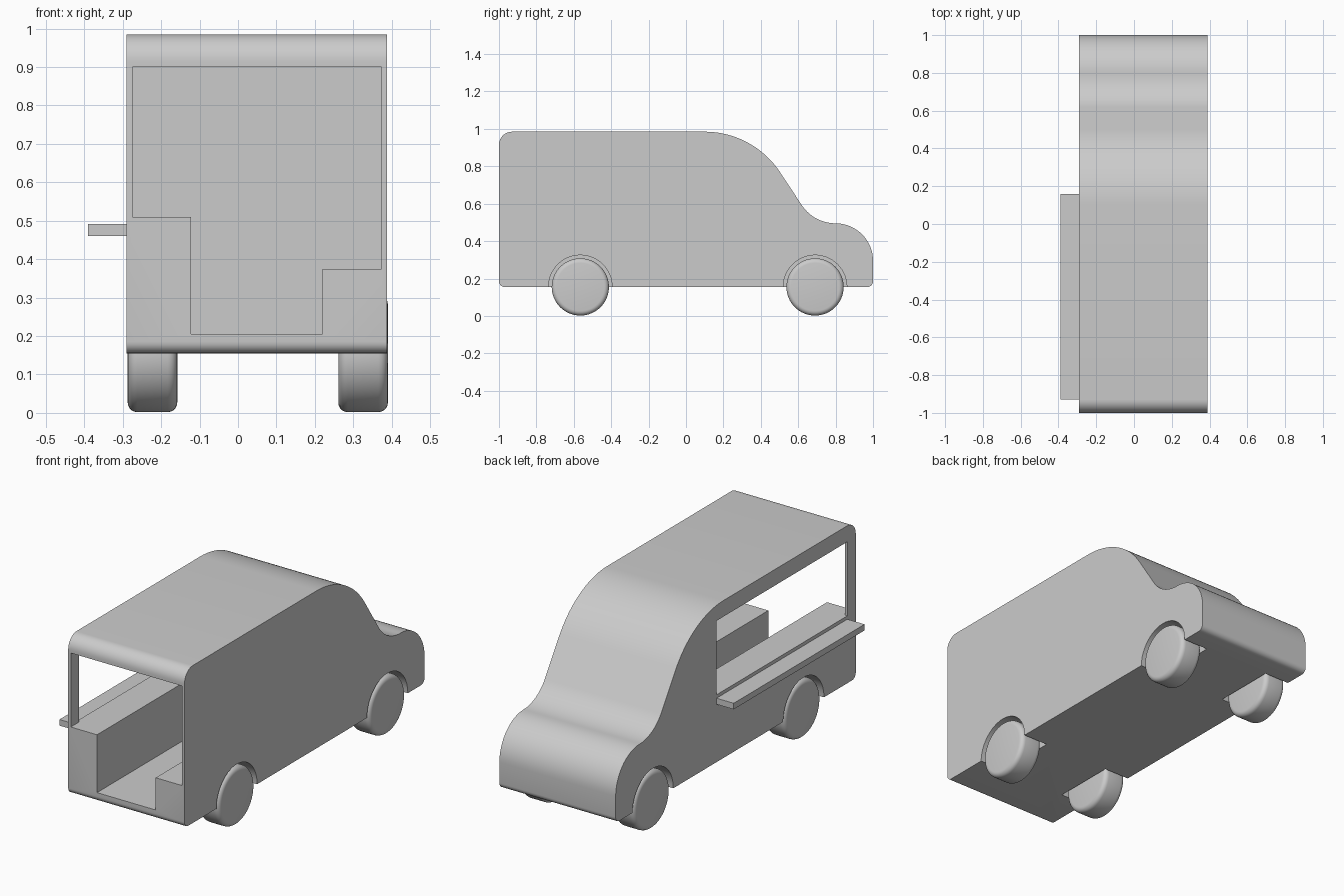
import bpy, bmesh
from math import sin, cos, radians

if "Cube" in bpy.data.objects:
    bpy.data.objects.remove(bpy.data.objects["Cube"], do_unlink=True)

GREY = (0.6, 0.6, 0.6, 1)
grey = bpy.data.materials.new("plain grey")
grey.use_nodes = True
grey.diffuse_color = GREY
grey.node_tree.nodes["Principled BSDF"].inputs["Base Color"].default_value = GREY


def prism(name, outline, axis, low, high):
    """Extrude a 2D outline along x (outline in y, z) or y (outline in x, z)."""
    place = (lambda p, d: (d, p[0], p[1])) if axis == "x" else (lambda p, d: (p[0], d, p[1]))
    bm = bmesh.new()
    a = [bm.verts.new(place(p, low)) for p in outline]
    b = [bm.verts.new(place(p, high)) for p in outline]
    bm.faces.new(a)
    bm.faces.new(b)
    for i in range(len(a)):
        j = (i + 1) % len(a)
        bm.faces.new((a[i], a[j], b[j], b[i]))
    bmesh.ops.recalc_face_normals(bm, faces=bm.faces[:])
    mesh = bpy.data.meshes.new(name)
    bm.to_mesh(mesh)
    bm.free()
    mesh.materials.append(grey)
    obj = bpy.data.objects.new(name, mesh)
    bpy.context.collection.objects.link(obj)
    return obj


def arc(cy, cz, r, start, end, steps=12):
    angles = [radians(start + (end - start) * i / steps) for i in range(steps + 1)]
    return [(cy + r * cos(t), cz + r * sin(t)) for t in angles]


def activate(obj):
    bpy.ops.object.select_all(action="DESELECT")
    obj.select_set(True)
    bpy.context.view_layer.objects.active = obj


def cut(obj, cutter):
    cutter.hide_render = True
    mod = obj.modifiers.new("cut", "BOOLEAN")
    mod.operation = "DIFFERENCE"
    mod.solver = "EXACT"
    mod.object = cutter
    activate(obj)
    bpy.ops.object.modifier_apply(modifier=mod.name)
    bpy.data.objects.remove(cutter, do_unlink=True)


def smooth(obj):
    activate(obj)
    bpy.ops.object.shade_smooth_by_angle(angle=radians(30))


LEFT, RIGHT = -0.29, 0.388          # outer side walls
AXLES = (-0.565, 0.69)
AXLE_Z = 0.155
WINDOW = (-0.93, 0.16)              # serving hatch along y

# Body: side profile, clockwise from the lower tail corner
profile = (arc(-0.97, 0.185, 0.03, 270, 180, 6)
           + arc(-0.93, 0.915, 0.07, 180, 90, 10)
           + arc(0.1, 0.502, 0.483, 90, 34, 20)
           + arc(0.8, 0.712, 0.217, 214, 270, 16)
           + arc(0.8, 0.295, 0.2, 90, 0, 16)[1:]
           + arc(0.97, 0.185, 0.03, 0, -90, 6))
body = prism("van_body", profile, "x", LEFT, RIGHT)

# Interior with raised counter and low bench, open at the tail
room = [(-0.275, 0.9), (-0.275, 0.51), (-0.122, 0.51), (-0.122, 0.205),
        (0.22, 0.205), (0.22, 0.375), (0.373, 0.375), (0.373, 0.9)]
cut(body, prism("room_cutter", room, "y", -1.1, 0.16))

# Serving hatch in the side wall
y0, y1 = WINDOW
hatch = [(y0, 0.51), (y1, 0.51), (y1, 0.9), (y0, 0.9)]
cut(body, prism("hatch_cutter", hatch, "x", LEFT - 0.1, -0.26))

# Wheel arches
for y in AXLES:
    for low, high in ((LEFT - 0.05, -0.143), (0.243, RIGHT + 0.05)):
        circle = arc(y, AXLE_Z, 0.17, 0, 360, 64)[:-1]
        cut(body, prism("arch_cutter", circle, "x", low, high))
smooth(body)

# Serving shelf
prism("serving_shelf", [(y0, 0.46), (y1, 0.46), (y1, 0.492), (y0, 0.492)],
      "x", -0.39, LEFT)

# Wheels with rounded shoulders
for end, y in zip(("tail", "cab"), AXLES):
    for side, low, high in (("hatch_side", -0.287, -0.158), ("bench_side", 0.261, 0.39)):
        circle = arc(y, AXLE_Z, 0.153, 0, 360, 64)[:-1]
        wheel = prism(f"{end}_wheel_{side}", circle, "x", low, high)
        bevel = wheel.modifiers.new("shoulder", "BEVEL")
        bevel.width = 0.025
        bevel.segments = 5
        bevel.limit_method = "ANGLE"
        bevel.angle_limit = radians(50)
        activate(wheel)
        bpy.ops.object.modifier_apply(modifier=bevel.name)
        smooth(wheel)
